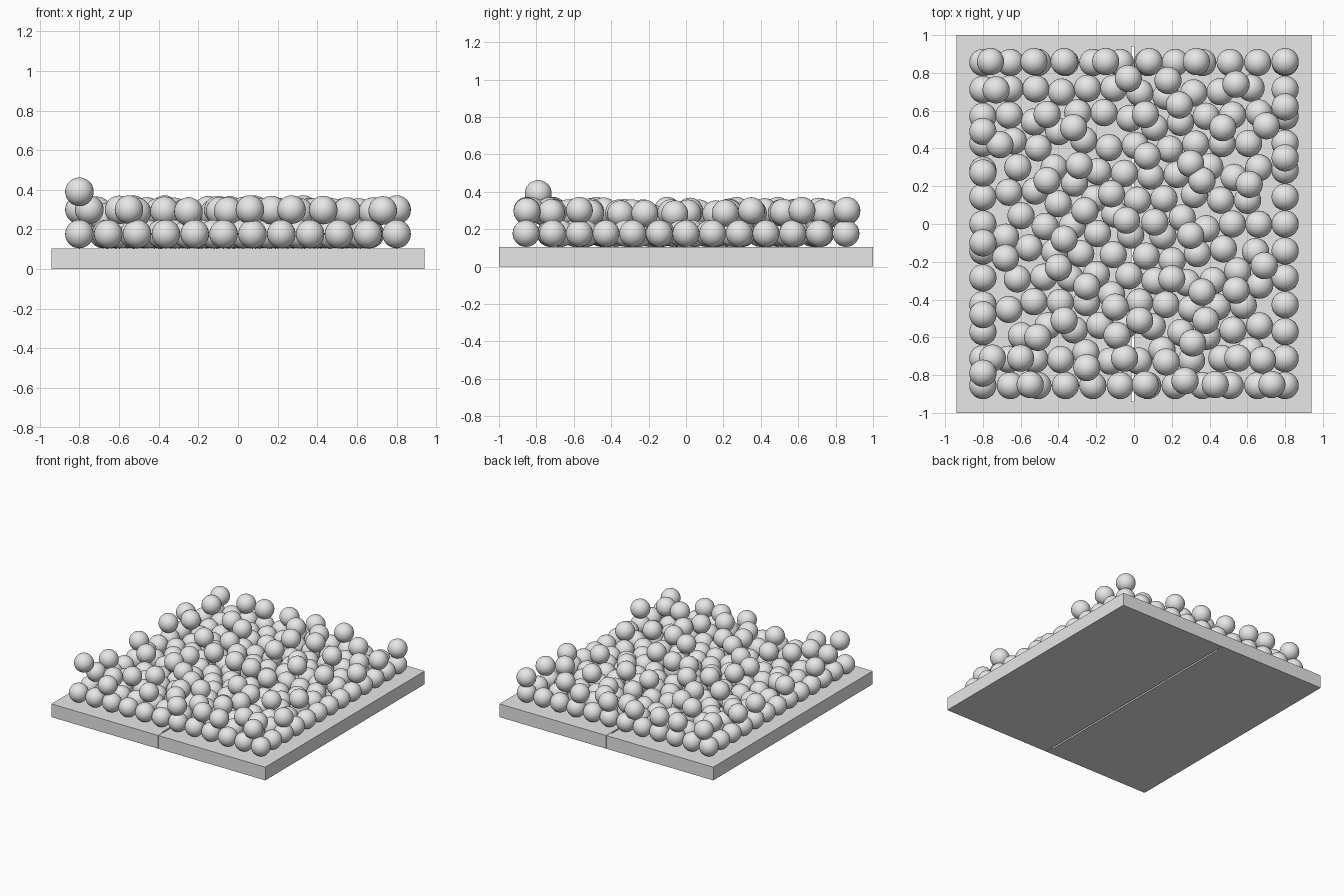
import bpy
import bmesh
import math
import random
from mathutils import Vector

random.seed(7)
RADIUS = 0.072
SLAB_TOP = 0.105
FLOOR_Z = SLAB_TOP + RADIUS
WALL_X, WALL_Y = 0.8, 0.855

default_cube = bpy.data.objects.get("Cube")
if default_cube:
    bpy.data.objects.remove(default_cube, do_unlink=True)


def make_material(name, colour):
    material = bpy.data.materials.new(name)
    material.use_nodes = True
    material.diffuse_color = colour
    shader = material.node_tree.nodes["Principled BSDF"]
    shader.inputs["Base Color"].default_value = colour
    return material


def add_object(name, mesh, location):
    obj = bpy.data.objects.new(name, mesh)
    obj.location = location
    bpy.context.collection.objects.link(obj)


def make_mesh(name, bm, material):
    mesh = bpy.data.meshes.new(name)
    bm.to_mesh(mesh)
    bm.free()
    mesh.materials.append(material)
    return mesh


def add_slab(name, outline):
    bm = bmesh.new()
    base = bm.faces.new([bm.verts.new((x, y, 0)) for x, y in outline])
    raised = bmesh.ops.extrude_face_region(bm, geom=[base])["geom"]
    top_verts = [v for v in raised if isinstance(v, bmesh.types.BMVert)]
    bmesh.ops.translate(bm, vec=(0, 0, SLAB_TOP), verts=top_verts)
    bmesh.ops.recalc_face_normals(bm, faces=bm.faces)
    add_object(name, make_mesh(name, bm, grey), (0, 0, 0))


grey = make_material("light grey", (0.8, 0.8, 0.8, 1))

# Two floor slabs that meet at the ends, with a narrow slit between
HALF_WIDTH, SEAM, SLIT, SLIT_END = 0.94, 0.001, 0.012, 0.94
add_slab("left_floor_slab", [(SEAM, -1), (HALF_WIDTH, -1),
                             (HALF_WIDTH, 1), (SEAM, 1)])
add_slab("right_floor_slab", [(-HALF_WIDTH, -1), (-SEAM, -1),
                              (-SEAM, -SLIT_END), (-SLIT, -SLIT_END),
                              (-SLIT, SLIT_END), (-SEAM, SLIT_END),
                              (-SEAM, 1), (-HALF_WIDTH, 1)])

# Resting spots of the upper balls, in hundredths, from back to front
UPPER_SPOTS = [
    (-76, 86), (-53, 86), (-37, 86), (-15, 86), (8, 86), (33, 86), (80, 86),
    (-73, 71), (-3, 77), (18, 76), (54, 74), (24, 63), (80, 62), (-46, 58),
    (-32, 51), (6, 58), (47, 51), (70, 52), (-80, 49), (-71, 42), (-29, 31),
    (7, 36), (30, 32), (80, 35), (-80, 27), (-46, 23), (36, 23), (61, 21),
    (-12, 16), (-26, 7), (-4, 2), (11, 1), (30, -6), (-37, -8),
    (-80, -10), (-40, -23), (20, -29), (69, -22), (-68, -18), (-25, -33),
    (-10, -44), (-37, -51), (3, -51), (38, -51), (-80, -48), (-51, -60),
    (80, -57), (-75, -71), (-60, -71), (-25, -76), (17, -73), (55, -71),
    (68, -72), (-55, -85), (6, -85), (27, -83), (43, -85), (73, -85),
    (-5, -71), (31, -63), (-9, -59), (36, -36), (54, -35),
]
upper = [Vector((x / 100, y / 100)) for x, y in UPPER_SPOTS]

# Lower layer: rows along the four edges, then a jittered staggered fill
edge_balls = []
for sign in (-1, 1):
    for i in range(12):
        edge_balls.append(Vector((WALL_X * (i / 5.5 - 1), sign * WALL_Y)))
    for i in range(1, 12):
        edge_balls.append(Vector((sign * WALL_X, WALL_Y * (i / 6 - 1))))

ROWS, COLUMNS = 11, 10
fill = []
for row in range(ROWS):
    for column in range(COLUMNS):
        x = (column + 0.25 + 0.5 * (row % 2)) / COLUMNS - 0.5
        y = (row + 0.5) / ROWS - 0.5
        fill.append(Vector((x * 1.44 + random.uniform(-0.03, 0.03),
                            y * 1.55 + random.uniform(-0.03, 0.03))))


def push_away(point, other, distance, strength):
    offset = point - other
    length = offset.length
    if 1e-6 < length < distance:
        point += offset * (strength * (distance - length) / length)


# Spread the fill until the balls only touch, leaving hollows for upper balls
for step in range(150):
    for point in fill:
        for other in fill:
            if other is not point:
                push_away(point, other, 0.14, 0.4)
        for other in edge_balls:
            push_away(point, other, 0.14, 0.6)
        for other in upper:
            push_away(point, other, 0.085, 0.12)
        point.x = max(0.1 - WALL_X, min(WALL_X - 0.1, point.x))
        point.y = max(0.1 - WALL_Y, min(WALL_Y - 0.1, point.y))

lower = [Vector((p.x, p.y, FLOOR_Z)) for p in edge_balls + fill]

# Rest each upper ball on the lower layer, with one more perched on a corner
CONTACT, HIGHEST = 0.138, 0.3
balls = list(lower)
for spot in upper:
    nearest = min((ball.xy - spot).length for ball in lower)
    rise = math.sqrt(max(0, CONTACT ** 2 - nearest ** 2))
    balls.append(Vector((spot.x, spot.y, min(FLOOR_Z + rise, HIGHEST))))
balls.append(Vector((-WALL_X, -0.79, 0.39)))

# All balls share one smooth sphere mesh
bm = bmesh.new()
bmesh.ops.create_uvsphere(bm, u_segments=28, v_segments=16, radius=RADIUS)
for face in bm.faces:
    face.smooth = True
ball_mesh = make_mesh("ball", bm, grey)
for number, centre in enumerate(balls, start=1):
    add_object(f"ball_{number}", ball_mesh, centre)
